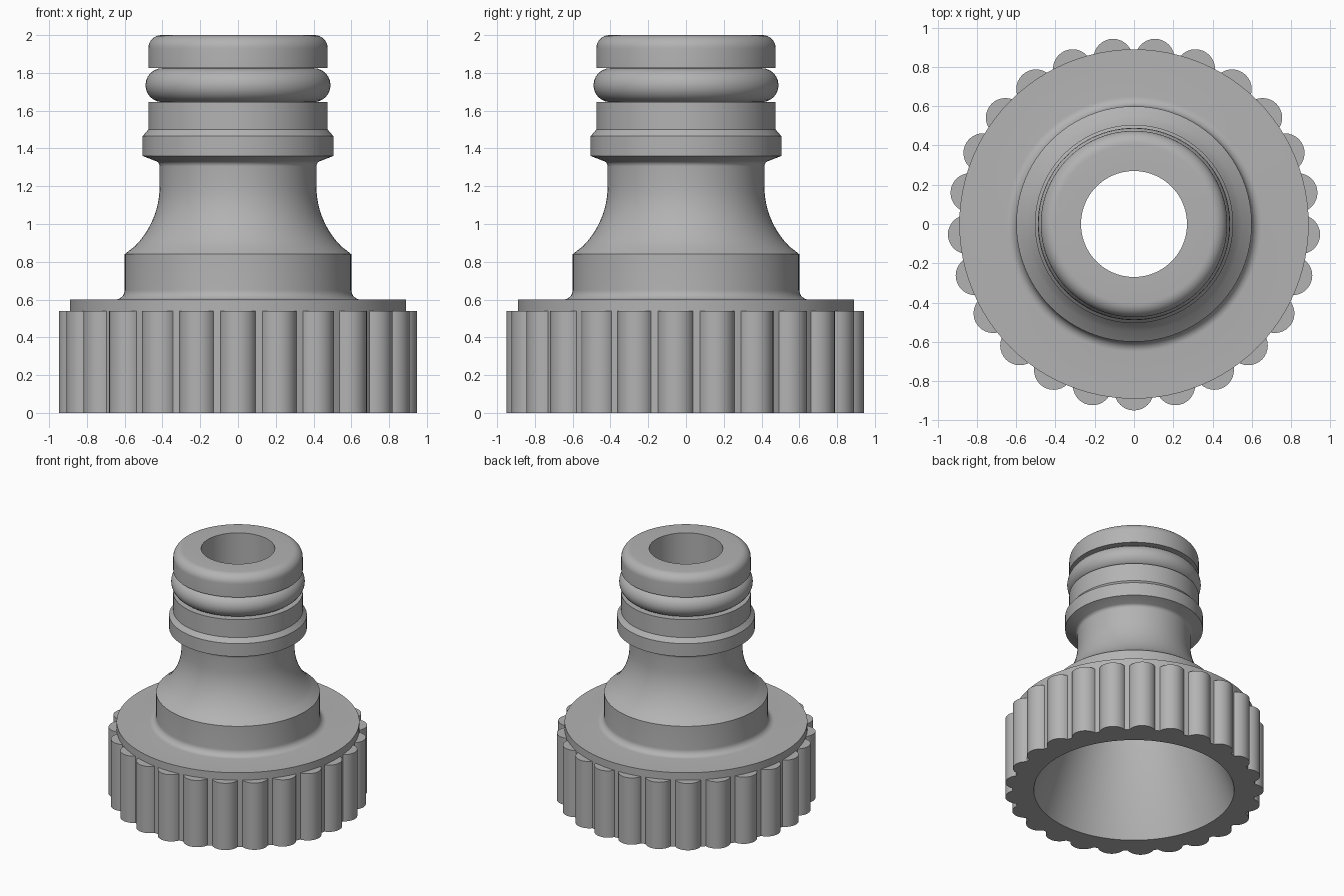
import bpy, bmesh
from math import sin, cos, pi, radians

cube = bpy.data.objects.get("Cube")
if cube:
    bpy.data.objects.remove(cube, do_unlink=True)

grey = bpy.data.materials.new("plain grey plastic")
grey.use_nodes = True
colour = (0.45, 0.45, 0.45, 1)
grey.diffuse_color = colour
grey.node_tree.nodes["Principled BSDF"].inputs["Base Color"].default_value = colour


def arc(r, z, radius, start, end, steps=8):
    """Profile points on an arc centred at (r, z), angles in degrees."""
    angles = [radians(start + (end - start) * i / steps) for i in range(steps + 1)]
    return [(r + radius * cos(a), z + radius * sin(a)) for a in angles]


def finish(bm, name):
    bmesh.ops.recalc_face_normals(bm, faces=bm.faces)
    mesh = bpy.data.meshes.new(name)
    bm.to_mesh(mesh)
    bm.free()
    mesh.materials.append(grey)
    obj = bpy.data.objects.new(name, mesh)
    bpy.context.collection.objects.link(obj)
    bpy.ops.object.select_all(action="DESELECT")
    obj.select_set(True)
    bpy.context.view_layer.objects.active = obj
    bpy.ops.object.shade_smooth_by_angle(angle=radians(30))
    return obj


def lathe(name, profile, segments=96):
    """Revolve a closed (radius, height) profile about z."""
    bm = bmesh.new()
    rings = []
    for i in range(segments):
        a = 2 * pi * i / segments
        rings.append([bm.verts.new((r * cos(a), r * sin(a), z)) for r, z in profile])
    n = len(profile)
    for i, ring in enumerate(rings):
        after = rings[(i + 1) % segments]
        for j in range(n):
            k = (j + 1) % n
            bm.faces.new((ring[j], after[j], after[k], ring[k]))
    return finish(bm, name)


# Hollow connector body: cap, flared neck, collar, seal groove and rounded tip
outer = [(0.735, 0), (0.89, 0), (0.89, 0.6)]
outer += arc(0.65, 0.65, 0.05, 270, 180)
outer += [(0.6, 0.84)]
outer += arc(0.865, 1.2, 0.45, 225, 180, 12)
outer += arc(0.445, 1.305, 0.03, 180, 115, 5)
outer += [(0.505, 1.36), (0.505, 1.465), (0.475, 1.5), (0.475, 1.645),
          (0.40, 1.645), (0.40, 1.825), (0.475, 1.825)]
outer += arc(0.405, 1.93, 0.07, 0, 90)
bore = [(0.27, 2.0), (0.27, 1.1), (0.5, 0.8), (0.5, 0.64)]
lathe("connector_body", outer + bore)

# Rubber sealing ring in the groove
lathe("sealing_ring", arc(0.40, 1.735, 0.09, 0, 345, 23))

# Grip ribs around the cap
count = 25
bm = bmesh.new()
for i in range(count):
    a = -pi / 2 + 2 * pi * i / count
    made = bmesh.ops.create_cone(bm, cap_ends=True, segments=32, radius1=0.1,
                                 radius2=0.1, depth=0.54)
    bmesh.ops.translate(bm, verts=made["verts"],
                        vec=(0.85 * cos(a), 0.85 * sin(a), 0.27))
finish(bm, "grip_ribs")
